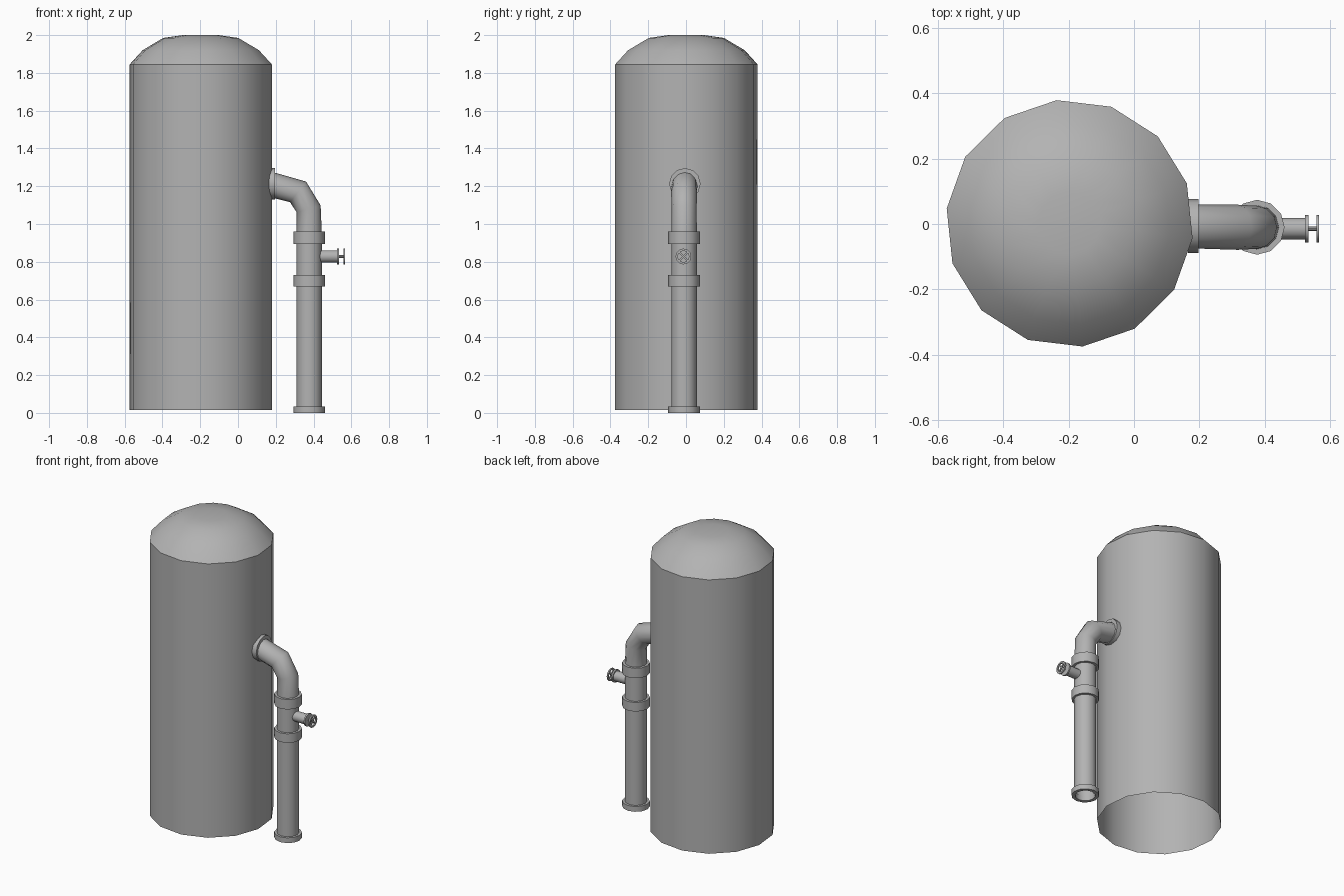
import bpy, bmesh
from math import sin, cos, pi, radians
from mathutils import Vector

cube = bpy.data.objects.get("Cube")
if cube:
    bpy.data.objects.remove(cube, do_unlink=True)

# Single grey metal
metal = bpy.data.materials.new("grey_metal")
metal.use_nodes = True
grey = (0.45, 0.45, 0.45, 1)
metal.diffuse_color = grey
metal.node_tree.nodes["Principled BSDF"].inputs["Base Color"].default_value = grey

SIDE = Vector((0, 1, 0))
UP = Vector((0, 0, 1))
OUT = Vector((1, 0, 0))


def finish(obj, angle=40):
    obj.data.materials.append(metal)
    bpy.ops.object.select_all(action="DESELECT")
    obj.select_set(True)
    bpy.context.view_layer.objects.active = obj
    bpy.ops.object.shade_smooth_by_angle(angle=radians(angle))


def skin(name, rings, sides=12, turn=0, loop=False, cap_end=False, angle=40):
    """Join circles given as (centre, normal, radius) into one surface."""
    bm = bmesh.new()
    loops = []
    for centre, normal, radius in rings:
        across = normal.normalized().cross(SIDE)
        loops.append([bm.verts.new(centre + radius * (SIDE * cos(a) + across * sin(a)))
                      for a in (radians(turn) + 2 * pi * i / sides for i in range(sides))])
    pairs = list(zip(loops, loops[1:]))
    if loop:
        pairs.append((loops[-1], loops[0]))
    for low, high in pairs:
        for i in range(sides):
            j = (i + 1) % sides
            bm.faces.new((low[i], low[j], high[j], high[i]))
    if cap_end:
        bm.faces.new(loops[-1])
    bmesh.ops.recalc_face_normals(bm, faces=bm.faces)
    mesh = bpy.data.meshes.new(name)
    bm.to_mesh(mesh)
    bm.free()
    obj = bpy.data.objects.new(name, mesh)
    bpy.context.collection.objects.link(obj)
    finish(obj, angle)
    return obj


def lathe(name, base, axis, profile, **options):
    """Turn a (radius, height) profile around an axis."""
    base = Vector(base)
    return skin(name, [(base + axis * h, axis, r) for r, h in profile], **options)


def collar(name, base, axis, outer, inner, length):
    return lathe(name, base, axis, [(inner, 0), (outer, 0), (outer, length), (inner, length)],
                 loop=True)


# Tank: open bottom, shallow faceted dome
lathe("tank", (-0.197, 0.002, 0), UP,
      [(0.379, 0.015), (0.379, 1.845), (0.31, 1.92), (0.2, 1.985), (0.095, 2.0)],
      sides=14, turn=6, cap_end=True)

# Downpipe and its collars
PIPE_X, PIPE_Y, PIPE_R = 0.377, -0.01, 0.068
lathe("downpipe", (PIPE_X, PIPE_Y, 0), UP, [(PIPE_R, 0.005), (PIPE_R, 0.93)])
for name, z, height in (("bottom_collar", 0, 0.035), ("middle_collar", 0.67, 0.06),
                        ("upper_collar", 0.893, 0.066)):
    collar(name, (PIPE_X, PIPE_Y, z), UP, 0.084, 0.062, height)

# Elbow from the downpipe into the tank wall
path = [((PIPE_X, PIPE_Y, 0.92), (0, 0, 1), PIPE_R),
        ((0.374, PIPE_Y, 1.08), (-0.28, 0, 0.96), 0.066),
        ((0.318, PIPE_Y, 1.17), (-0.79, 0, 0.61), 0.069),
        ((0.16, -0.007, 1.213), (-1, 0, 0.1), 0.067)]
skin("elbow", [(Vector(c), Vector(n), r) for c, n, r in path], angle=50)
collar("tank_flange", (0.165, -0.006, 1.213), OUT, 0.083, 0.06, 0.032)

# Valve: stub, end disc, stem and spoked handwheel
VALVE = (0, -0.014, 0.828)
lathe("valve_stub", VALVE, OUT, [(0.033, 0.42), (0.033, 0.528)])
lathe("valve_disc", VALVE, OUT, [(0.03, 0.524), (0.042, 0.524), (0.042, 0.534), (0.005, 0.534)],
      cap_end=True)
lathe("valve_stem", VALVE, OUT, [(0.007, 0.53), (0.007, 0.566)], sides=8, cap_end=True)
collar("handwheel_rim", (0.558, VALVE[1], VALVE[2]), OUT, 0.042, 0.03, 0.009)
for name, tilt in (("spoke_rising", 45), ("spoke_falling", -45)):
    bpy.ops.mesh.primitive_cube_add(size=1, location=(0.562, VALVE[1], VALVE[2]),
                                    rotation=(radians(tilt), 0, 0))
    spoke = bpy.context.object
    spoke.name = name
    spoke.scale = (0.006, 0.066, 0.009)
    finish(spoke)
